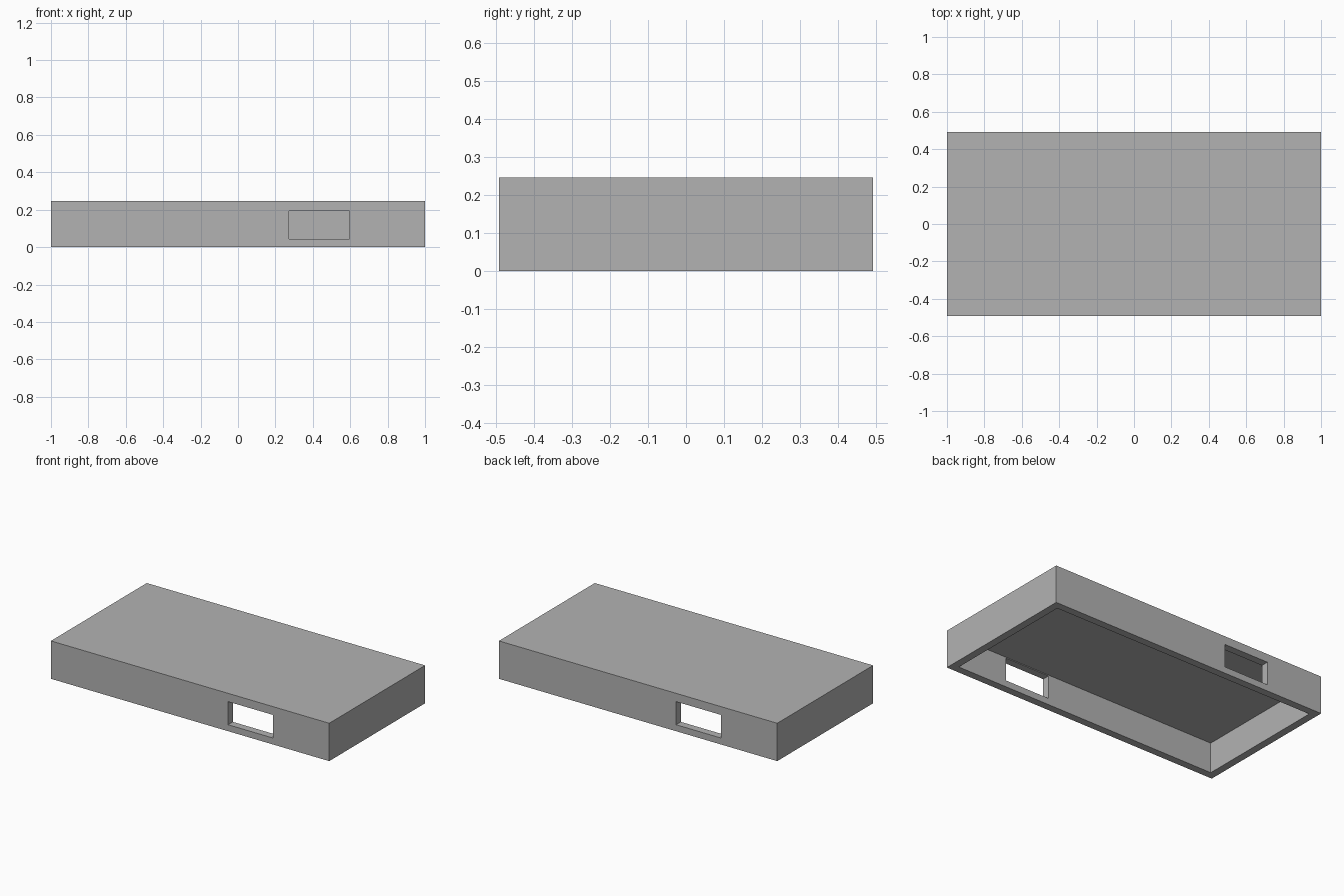
import bpy
from mathutils import Vector

default = bpy.data.objects.get("Cube")
if default:
    bpy.data.objects.remove(default, do_unlink=True)

HALF_X, HALF_Y, HEIGHT = 1.0, 0.492, 0.246
WALL = 0.049
SLOT_X, SLOT_Z = (0.273, 0.595), (0.042, 0.192)


def box(name, low, high):
    """Axis-aligned box between two opposite corners."""
    low, high = Vector(low), Vector(high)
    bpy.ops.mesh.primitive_cube_add(size=1)
    obj = bpy.context.object
    obj.name = name
    for v in obj.data.vertices:
        v.co = (low + high) / 2 + v.co * (high - low)
    return obj


def cut(target, cutter):
    """Subtract the cutter, apply the result and discard the cutter."""
    mod = target.modifiers.new("cut", "BOOLEAN")
    mod.operation, mod.solver, mod.object = "DIFFERENCE", "EXACT", cutter
    bpy.context.view_layer.objects.active = target
    bpy.ops.object.modifier_apply(modifier=mod.name)
    bpy.data.objects.remove(cutter, do_unlink=True)


# Outer block
cover = box("cover", (-HALF_X, -HALF_Y, 0), (HALF_X, HALF_Y, HEIGHT))

# Hollow, open at the bottom
inner_x, inner_y = HALF_X - WALL, HALF_Y - WALL
cut(cover, box("cavity_cutter", (-inner_x, -inner_y, -WALL),
               (inner_x, inner_y, HEIGHT - WALL)))

# One slot in the front wall and one in the back, turned half a circle
for side in (1, -1):
    xs = sorted(side * x for x in SLOT_X)
    ys = sorted((-side * (HALF_Y + WALL), -side * (inner_y - WALL)))
    cut(cover, box("slot_cutter", (xs[0], ys[0], SLOT_Z[0]),
                   (xs[1], ys[1], SLOT_Z[1])))

# Single plain grey
grey = bpy.data.materials.new("plain_grey")
grey.use_nodes = True
colour = (0.45, 0.45, 0.45, 1)
grey.diffuse_color = colour
grey.node_tree.nodes["Principled BSDF"].inputs["Base Color"].default_value = colour
cover.data.materials.clear()
cover.data.materials.append(grey)
for face in cover.data.polygons:
    face.material_index = 0
    face.use_smooth = False
